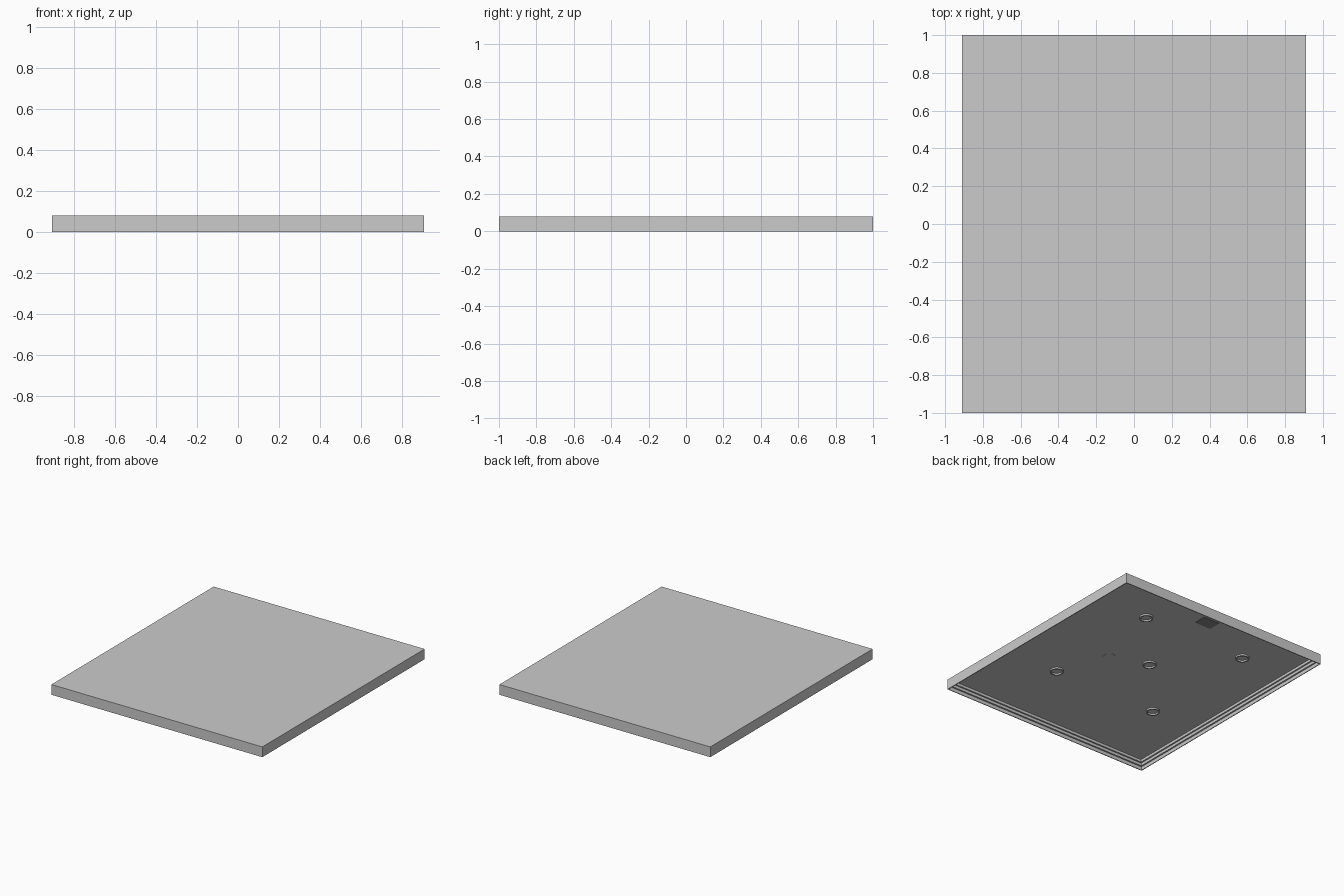
import bpy, bmesh, math

if "Cube" in bpy.data.objects:
    bpy.data.objects.remove(bpy.data.objects["Cube"])

HX, HY, TOP, PANEL = 0.91, 1.0, 0.08, 0.068


def new_object(name, bm):
    bmesh.ops.recalc_face_normals(bm, faces=bm.faces)
    mesh = bpy.data.meshes.new(name)
    bm.to_mesh(mesh)
    bm.free()
    obj = bpy.data.objects.new(name, mesh)
    bpy.context.collection.objects.link(obj)
    return obj


def skin(name, rings, cap=True):
    """Bridge successive vertex rings into one surface."""
    bm = bmesh.new()
    loops = [[bm.verts.new(p) for p in ring] for ring in rings]
    pairs = list(zip(loops, loops[1:]))
    if not cap:
        pairs.append((loops[-1], loops[0]))
    for a, b in pairs:
        n = len(a)
        for i in range(n):
            j = (i + 1) % n
            bm.faces.new((a[i], a[j], b[j], b[i]))
    if cap:
        bm.faces.new(loops[0])
        bm.faces.new(loops[-1])
    return new_object(name, bm)


def rect(inset, z):
    x, y = HX - inset, HY - inset
    return [(-x, -y, z), (x, -y, z), (x, y, z), (-x, y, z)]


def circle(cx, cy, r, z, n=32):
    return [(cx + r * math.cos(2 * math.pi * i / n),
             cy + r * math.sin(2 * math.pi * i / n), z) for i in range(n)]


# Shallow tray: flat top, thin outer walls, stepped underside
profile = [(0, TOP), (0, 0), (0.006, 0), (0.006, 0.027), (0.018, 0.027),
           (0.018, 0.048), (0.03, 0.048), (0.03, PANEL)]
skin("tray_shell", [rect(i, z) for i, z in profile])

# Round collars under the panel: four in a rectangle and one in the middle
CX, CY = -0.045, 0.12
spots = [(CX + sx * 0.45, CY + sy * 0.5) for sx in (-1, 1) for sy in (-1, 1)]
for x, y in spots + [(CX, CY)]:
    collar = skin("mount_collar", [
        circle(x, y, 0.05, PANEL), circle(x, y, 0.05, PANEL - 0.012),
        circle(x, y, 0.04, PANEL - 0.012), circle(x, y, 0.04, PANEL)], cap=False)
    for poly in collar.data.polygons:
        poly.use_smooth = abs(poly.normal.z) < 0.5
    collar.data.set_sharp_from_angle(angle=math.radians(40))

# Flat round cover
skin("round_cover", [circle(0.24, 0.01, 0.05, z) for z in (PANEL, PANEL - 0.002)])

# Dark rectangular plate near the back edge
plate = skin("back_plate", [
    [(0.02 + sx * 0.07, 0.84 + sy * 0.05, z)
     for sx, sy in ((-1, -1), (1, -1), (1, 1), (-1, 1))]
    for z in (PANEL, PANEL - 0.003)])
dark = bpy.data.materials.new("dark_grey")
dark.diffuse_color = (0.25, 0.25, 0.25, 1)
dark.use_nodes = True
dark.node_tree.nodes["Principled BSDF"].inputs["Base Color"].default_value = dark.diffuse_color
plate.data.materials.append(dark)
